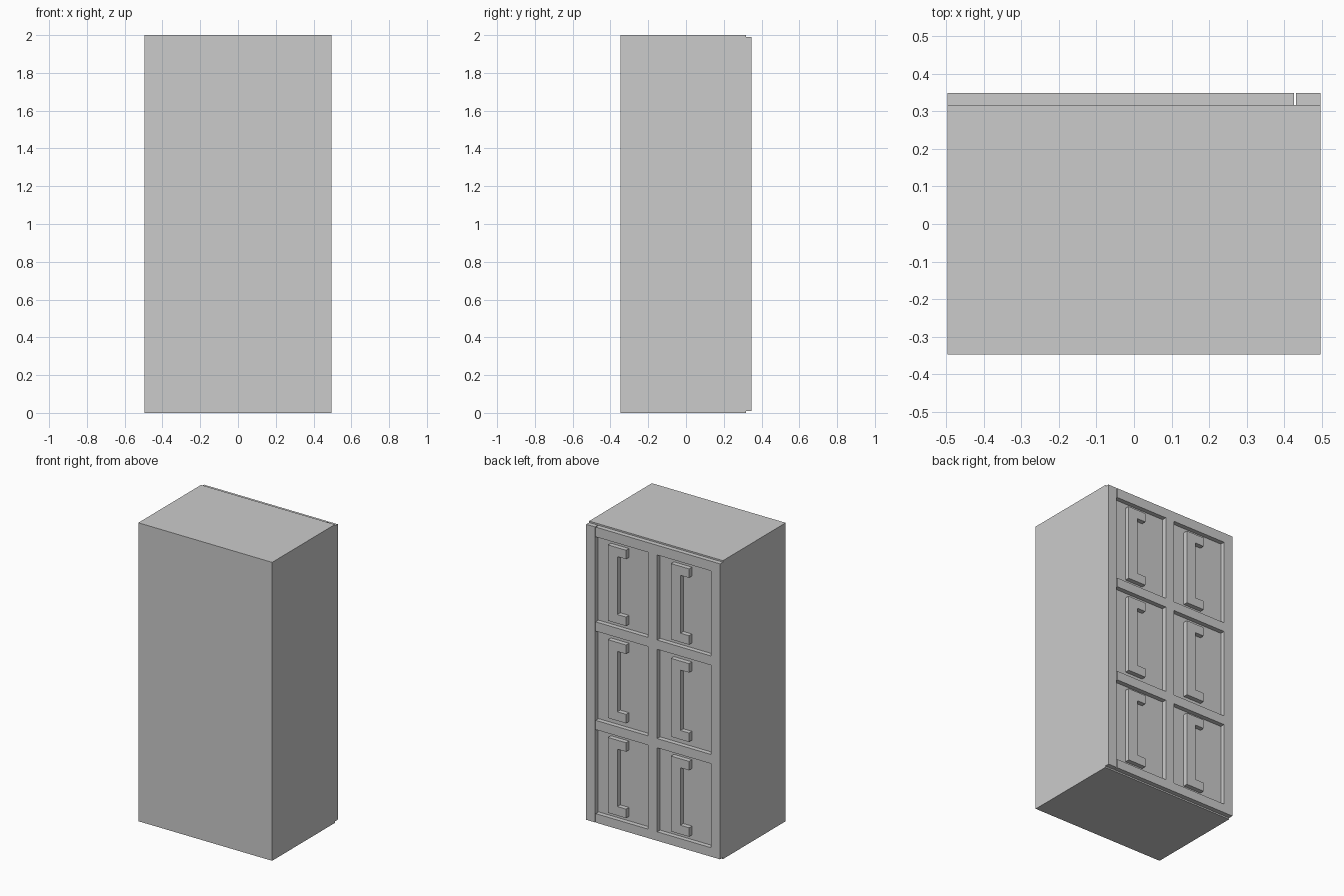
import bpy, bmesh

if "Cube" in bpy.data.objects:
    bpy.data.objects.remove(bpy.data.objects["Cube"])

W = 0.496            # half width
Y0, Y1, Y2 = -0.347, 0.317, 0.348   # front, carcass back, door face
Z0, Z1 = 0.01, 1.99  # door bottom and top


def extrude_profile(name, pts, y0, y1):
    """Extrude an x-z outline along y."""
    bm = bmesh.new()
    face = bm.faces.new([bm.verts.new((x, y0, z)) for x, z in pts])
    new = bmesh.ops.extrude_face_region(bm, geom=[face])["geom"]
    verts = [v for v in new if isinstance(v, bmesh.types.BMVert)]
    bmesh.ops.translate(bm, verts=verts, vec=(0, y1 - y0, 0))
    bmesh.ops.recalc_face_normals(bm, faces=bm.faces)
    mesh = bpy.data.meshes.new(name)
    bm.to_mesh(mesh)
    bm.free()
    obj = bpy.data.objects.new(name, mesh)
    bpy.context.collection.objects.link(obj)
    return obj


def slab(name, x0, x1, z0, z1, y0=Y1, y1=Y2):
    return extrude_profile(name, [(x0, z0), (x1, z0), (x1, z1), (x0, z1)], y0, y1)


# Main cabinet block
slab("cabinet_body", -W, W, 0, 2, Y0, Y1)

# Separate upright beside the narrow gap
slab("hinge_stile", 0.431, W, Z0, Z1)

# Door frame: one outline with rails reaching toward the gap
openings = [(0.07, 0.633), (0.695, 1.293), (1.355, 1.925)]
xl, xm, xr = -0.030, 0.037, 0.426
outline = [(-0.43, Z0), (xr, Z0)]
for lo, hi in openings:
    outline += [(xr, lo), (xm, lo), (xm, hi), (xr, hi)]
outline += [(xr, Z1), (-0.43, Z1)]
# outer upright, then the rails and centre upright with the far openings left clear
slab("outer_stile", -W, -0.43, Z0, Z1)
comb = [(xl, Z0)] + outline[1:-1] + [(xl, Z1)]
extrude_profile("centre_stile_with_rails", comb, Y1, Y2)
edges = [Z0] + [z for pair in openings for z in pair] + [Z1]
for i in range(0, len(edges), 2):
    slab(f"cross_rail_{i // 2}", -0.43, xl, edges[i], edges[i + 1])

# Raised bracket-shaped pulls, one in each opening
for col, x in enumerate((0.335, -0.132)):
    for row, (lo, hi) in enumerate(((0.10, 0.605), (0.735, 1.26), (1.387, 1.895))):
        t, s, a = 0.06, x - 0.07, x - 0.134
        extrude_profile(f"pull_{col}_{row}",
                        [(x, lo), (x, hi), (a, hi), (a, hi - t), (s, hi - t),
                         (s, lo + t), (a, lo + t), (a, lo)], Y1, Y2)
